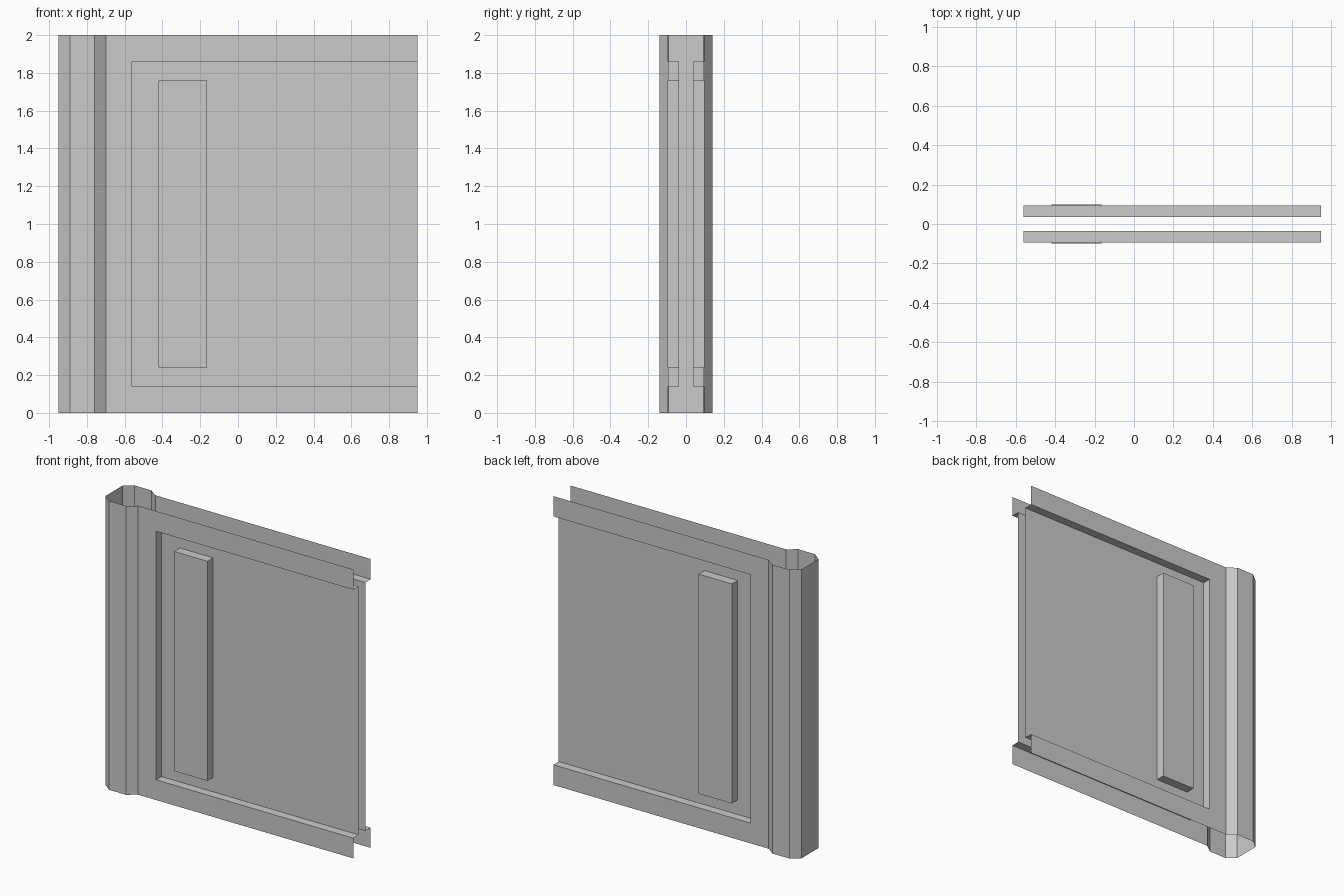
import bpy

if "Cube" in bpy.data.objects:
    bpy.data.objects.remove(bpy.data.objects["Cube"])

X0, X1 = -0.56, 0.95        # recess start, open right end
Z0, Z1 = 0.14, 1.86         # recess bottom and top
WALL, PANEL, BLOCK = 0.095, 0.036, 0.099


def make(name, verts, faces, mirror=True):
    me = bpy.data.meshes.new(name)
    me.from_pydata(verts, [], faces)
    me.update()
    ob = bpy.data.objects.new(name, me)
    bpy.context.collection.objects.link(ob)
    if mirror:
        mod = ob.modifiers.new("mirror", 'MIRROR')
        mod.use_axis = (False, True, False)
        mod.use_mirror_merge = False
    return ob


def strip(name, path, sweep, mirror=True):
    """Sweep an open path of points along a vector into a strip of quads."""
    n = len(path)
    far = [tuple(a + b for a, b in zip(p, sweep)) for p in path]
    faces = [(i, i + 1, n + i + 1, n + i) for i in range(n - 1)]
    return make(name, list(path) + far, faces, mirror)


# Chamfered end post: open tube profile swept upwards
half = [(-0.70, WALL), (-0.76, 0.14), (-0.89, 0.14), (-0.95, 0.092)]
profile = half + [(x, -y) for x, y in reversed(half)]
strip("end_post", [(x, y, 0) for x, y in profile], (0, 0, 2), mirror=False)

# Wall sheet: C-shaped outline around the recess, open on the right
outline = [(-0.70, 0), (X1, 0), (X1, Z0), (X0, Z0),
           (X0, Z1), (X1, Z1), (X1, 2), (-0.70, 2)]
make("wall_sheet", [(x, -WALL, z) for x, z in outline], [range(8)])

# Recess returns: bottom ledge, side and top ledge
path = [(X1, -WALL, Z0), (X0, -WALL, Z0), (X0, -WALL, Z1), (X1, -WALL, Z1)]
strip("recess_edges", path, (0, WALL - PANEL, 0))

# Recessed panel
make("recess_panel", [(x, -PANEL, z) for x, z in
                      [(X0, Z0), (X1, Z0), (X1, Z1), (X0, Z1)]], [range(4)])

# Tall raised block, open at the back
rect = [(-0.42, 0.24), (-0.165, 0.24), (-0.165, 1.76), (-0.42, 1.76)]
verts = [(x, y, z) for y in (-BLOCK, -PANEL) for x, z in rect]
sides = [(i, i + 4, (i + 1) % 4 + 4, (i + 1) % 4) for i in range(4)]
make("raised_block", verts, [(0, 1, 2, 3)] + sides)
